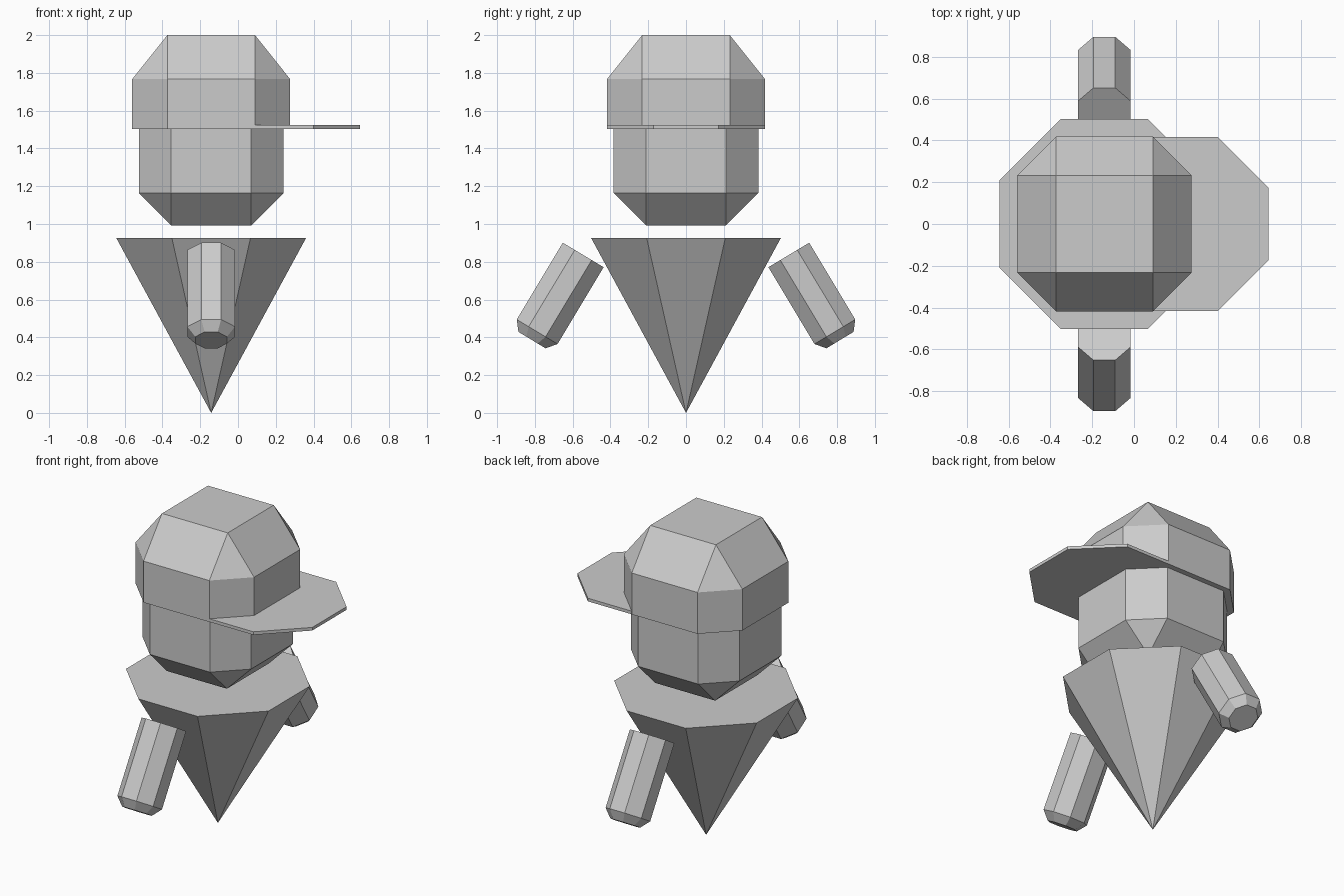
import bpy, bmesh
from math import radians, tan

if "Cube" in bpy.data.objects:
    bpy.data.objects.remove(bpy.data.objects["Cube"])

CX = -0.142                 # axis of the figure, off-centre because of the brim
K = tan(radians(22.5))      # half edge / apothem of a regular octagon


def loft(name, rings, location, tilt=0):
    """Stack eight-sided rings (z, apothem, half_edge) into a closed solid.
    half_edge == apothem gives a square, zero gives a point."""
    bm = bmesh.new()
    loops = []
    for z, a, h in rings:
        outline = [(a, -h), (a, h), (h, a), (-h, a),
                   (-a, h), (-a, -h), (-h, -a), (h, -a)]
        loops.append([bm.verts.new((x, y, z)) for x, y in outline])
    for low, high in zip(loops, loops[1:]):
        for i in range(8):
            j = (i + 1) % 8
            bm.faces.new((low[i], low[j], high[j], high[i]))
    bm.faces.new(loops[0][::-1])
    bm.faces.new(loops[-1])
    bmesh.ops.remove_doubles(bm, verts=bm.verts, dist=0.0005)
    bmesh.ops.recalc_face_normals(bm, faces=bm.faces)
    mesh = bpy.data.meshes.new(name)
    bm.to_mesh(mesh)
    bm.free()
    obj = bpy.data.objects.new(name, mesh)
    obj.location = location
    obj.rotation_euler.x = tilt
    bpy.context.collection.objects.link(obj)
    return obj


def regular(z, a):
    return (z, a, a * K)


# Cone body, point down
loft("body", [regular(0, 0), regular(0.927, 0.503)], (CX, 0, 0))

# Head: chamfered block
loft("head", [(0.993, 0.212, 0.212), (1.164, 0.383, 0.212),
              (1.503, 0.383, 0.212)], (CX, 0, 0))

# Cap crown
loft("cap", [(1.503, 0.418, 0.232), (1.767, 0.418, 0.232),
             (2.0, 0.232, 0.232)], (CX, 0, 0))

# Cap brim: thin octagonal disc pushed into the crown
loft("cap_brim", [regular(1.503, 0.417), regular(1.523, 0.417)], (0.228, 0, 0))

# Arms: octagonal prisms with chamfered hands, splayed outward
for side, label in ((1, "arm_back"), (-1, "arm_front")):
    loft(label, [regular(-0.526, 0.084), regular(-0.474, 0.126),
                 regular(0, 0.126)],
         (CX, side * 0.544, 0.836), side * radians(31))
